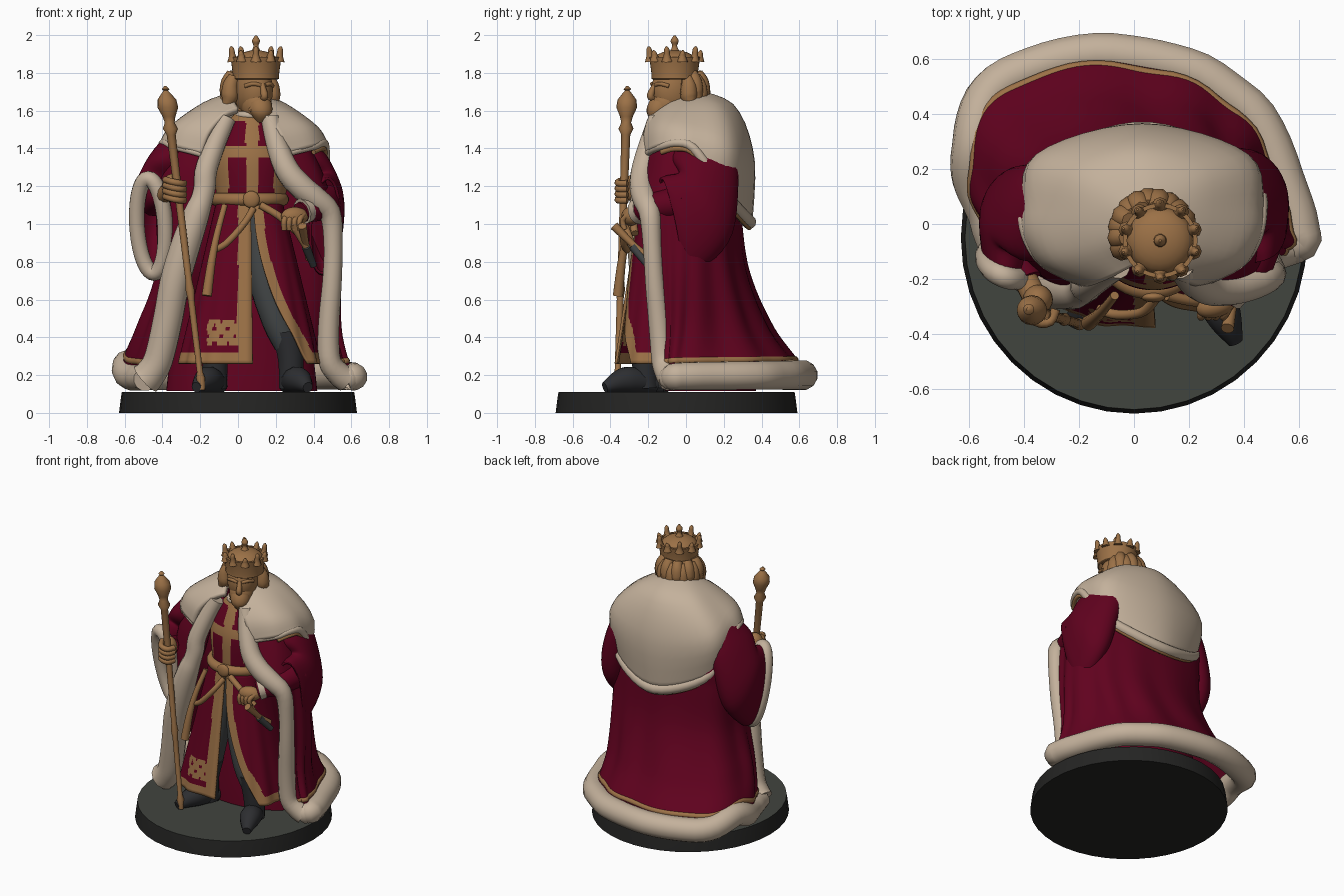
import bpy, bmesh, math
from mathutils import Vector, Matrix

if "Cube" in bpy.data.objects:
    bpy.data.objects.remove(bpy.data.objects["Cube"], do_unlink=True)

def material(name, r, g, b):
    m = bpy.data.materials.new(name)
    m.use_nodes = True
    m.diffuse_color = (r, g, b, 1)
    m.node_tree.nodes["Principled BSDF"].inputs["Base Color"].default_value = (r, g, b, 1)
    return m

CRIMSON = material("crimson cloth", .117, .0005, .013)
GOLD = material("antique gold", .33, .165, .062)
FUR = material("cream fur", .55, .44, .33)
SLATE = material("slate trousers", .05, .055, .056)
BOOT = material("dark leather", .026, .027, .03)
STONE = material("grey base top", .053, .058, .049)
BLACK = material("black base side", .018, .018, .017)

def spline(points, n, closed=False):
    pts = [Vector(p) for p in points]
    count = len(pts)
    spans = count if closed else count - 1
    out = []
    for i in range(n):
        t = i * spans / (n if closed else n - 1)
        k = min(int(t), spans - 1)
        f = t - k
        pick = (lambda j: pts[j % count]) if closed else (lambda j: pts[max(0, min(count - 1, j))])
        a, b, c, d = (pick(k + j) for j in (-1, 0, 1, 2))
        out.append((b * 2 + (c - a) * f + (a * 2 - b * 5 + c * 4 - d) * f * f
                    + (b * 3 - a - c * 3 + d) * f ** 3) / 2)
    return out

def turns(n):
    return [math.tau * k / n for k in range(n)]

def finish(name, bm, mats, rule=None):
    bmesh.ops.recalc_face_normals(bm, faces=bm.faces)
    for f in bm.faces:
        f.smooth = True
        f.material_index = int(rule(f.calc_center_median())) if rule else 0
    me = bpy.data.meshes.new(name)
    bm.to_mesh(me)
    bm.free()
    for m in mats:
        me.materials.append(m)
    me.set_sharp_from_angle(angle=math.radians(50))
    ob = bpy.data.objects.new(name, me)
    bpy.context.collection.objects.link(ob)
    return ob

def loft(name, rings, *mats, closed=True, cap=False, rule=None, thick=0):
    bm = bmesh.new()
    rows = [[bm.verts.new(p) for p in ring] for ring in rings]
    n = len(rows[0])
    for low, high in zip(rows, rows[1:]):
        for i in range(n if closed else n - 1):
            bm.faces.new((low[i], low[(i + 1) % n], high[(i + 1) % n], high[i]))
    if cap:
        bm.faces.new(rows[0])
        bm.faces.new(rows[-1])
    ob = finish(name, bm, mats, rule)
    if thick:
        mod = ob.modifiers.new("thickness", 'SOLIDIFY')
        mod.thickness, mod.offset = thick, 0

def tube(name, points, radii, mat, n=24, sides=12, closed=False):
    path = spline(points, n, closed)
    rad = spline([(r, 0) for r in (radii if isinstance(radii, tuple) else (radii, radii))], n)
    rings, normal, old = [], None, None
    for i, p in enumerate(path):
        a = path[i - 1] if i or closed else p
        b = path[(i + 1) % n] if i < n - 1 or closed else p
        tan = (b - a).normalized()
        normal = old.rotation_difference(tan) @ normal if old else tan.orthogonal().normalized()
        old, side = tan, tan.cross(normal)
        rings.append([p + (normal * math.cos(w) + side * math.sin(w)) * rad[i].x for w in turns(sides)])
    loft(name, rings + rings[:1] if closed else rings, mat, cap=not closed)

def ball(name, loc, size, mat, spin=0):
    bm = bmesh.new()
    bmesh.ops.create_uvsphere(bm, u_segments=20, v_segments=12, radius=1)
    bm.transform(Matrix.Translation(loc) @ Matrix.Rotation(spin, 4, 'Z') @ Matrix.Diagonal((*size, 1)))
    finish(name, bm, [mat])

def ellipse(c, rx, ry, z, n=64):
    return [Vector((c[0] + rx * math.sin(w), c[1] - ry * math.cos(w), z)) for w in turns(n)]

# Base
loft("base", [ellipse((0, -.05), r, r + .01, z, 40) for r, z in ((.63, 0), (.62, .08), (.615, .11))],
     BLACK, STONE, cap=True, rule=lambda c: c.z > .105)

# Cloak: height, right edge xy, right side xy, back y, left side xy, left edge xy
LEVELS = [(1.56, -.06, -.15, -.24, .05, .2, .28, .05, .17, -.15),
          (1.32, -.16, -.21, -.38, .05, .27, .4, .03, .24, -.22),
          (1.17, -.18, -.23, -.42, .05, .28, .46, .03, .36, -.23),
          (1.05, -.22, -.24, -.42, .05, .28, .5, .03, .49, -.19),
          (.75, -.32, -.22, -.42, .05, .32, .52, .03, .5, -.17),
          (.45, -.38, -.18, -.52, .1, .44, .52, .02, .48, -.14),
          (.26, -.43, -.15, -.59, .2, .57, .56, 0, .49, -.12),
          (.18, -.49, -.13, -.59, .25, .61, .6, 0, .57, -.08)]

def cloak_row(v):
    z, ax, ay, rx, ry, back, lx, ly, bx, by = v
    mid = (rx + lx) / 2
    corner = lambda x, y, s: (mid + s * (x - mid), y + s * (back - y), z)
    row = spline([(ax, ay, z), (rx * .9, (ay + ry) / 2 - .04, z), (rx, ry, z), corner(rx, ry, .78), (mid, back, z),
                  corner(lx, ly, .69), (lx, ly, z), (lx * .98, (by + ly) / 2 - .03, z), (bx, by, z)], 121)
    for i, p in enumerate(row):
        u = i / 120
        bell = math.sin(math.pi * u)
        drape = max(0, 1.25 - z) * min(1, 2.5 * (z - .1))
        fold = 1 + .04 * math.sin(u * 62 + 2 * math.sin(u * 9)) * bell * drape
        lift = .02 * bell + .06 * math.exp(-((u - .27) / .06) ** 2)
        p.x, p.y = mid + (p.x - mid) * fold, p.y * fold
        p.z += lift * max(0, 1 - (z - .18) / .4)
    return row

cloak = [cloak_row(v) for v in spline(LEVELS, 48)]
loft("cloak", cloak, CRIMSON, closed=False, thick=.025)
tube("hem_fur", cloak[-1][::4], (.065, .08, .08, .075, .065), FUR, n=70)
tube("hem_braid", cloak[-8][::3], .02, GOLD, n=80, sides=8)
tube("right_edge_fur", [r[0] for r in cloak[::4]] + [cloak[-1][0]], (.05, .06, .06, .08, .08, .08, .09), FUR, n=40)
tube("left_edge_fur", [r[-1] for r in cloak[::4]] + [cloak[-1][-1]], (.05, .065, .065, .05, .055, .06, .07), FUR, n=40)
tube("left_edge_braid", [r[-8] for r in cloak[20:42:3]], .018, GOLD, n=30, sides=8)

# Shoulder cape: half its columns, neck to lower edge, the rest mirrored
HALF = [[(0, -.14, 1.6), (-.07, -.18, 1.57), (-.15, -.21, 1.48), (-.19, -.21, 1.37)],
        [(-.03, -.06, 1.66), (-.17, -.09, 1.6), (-.3, -.12, 1.51), (-.34, -.13, 1.41)],
        [(-.03, .01, 1.68), (-.19, .04, 1.62), (-.35, .04, 1.5), (-.4, .03, 1.41)],
        [(0, .05, 1.69), (-.17, .18, 1.61), (-.34, .24, 1.4), (-.33, .21, 1.15)],
        [(.05, .07, 1.69), (.03, .25, 1.61), (.03, .345, 1.35), (.03, .335, 1.01)]]
columns = HALF + [[(.06 - x, y, z) for x, y, z in col] for col in HALF[-2::-1]]
columns = [spline(col, 14) for col in columns]
cape = [spline(row, 49) for row in zip(*columns)]
loft("shoulder_cape", cape, FUR, closed=False, thick=.035)
tube("cape_rim", cape[-1][::3], (.018, .02, .03, .038, .03, .02, .018), FUR, n=60)
tube("cape_braid", [p - Vector((0, 0, .03)) for p in cape[-1][6:43:3]], .014, GOLD, n=50, sides=8)

# Sleeves: rings given by centre, outward axis and upper axis
SLEEVE = [(-.26, .04, 1.43, -.09, 0, .07, .02, -.15, 0),
          (-.38, .04, 1.28, -.09, 0, .06, 0, -.17, .06),
          (-.45, .04, 1.1, -.1, 0, .03, 0, -.13, .17),
          (-.46, -.08, 1.0, -.09, .02, 0, -.01, -.08, .25),
          (-.46, -.14, .99, -.075, .03, 0, -.015, -.05, .25)]
for s in (1, -1):
    side = "right" if s > 0 else "left"
    rings = []
    for v in spline(SLEEVE, 22):
        c, out, up = Vector(v[:3]), Vector(v[3:6]), Vector(v[6:])
        ring = [c + out * math.cos(w) + up * math.sin(w) for w in turns(32)]
        rings.append([Vector((p.x * s, p.y + (.06 if s < 0 else 0), p.z)) for p in ring])
    loft(side + "_sleeve", rings, CRIMSON, thick=.015)
    if s > 0:
        tube("right_cuff_fur", rings[-1][::2], .042, FUR, n=40, closed=True)

# Tunic body with gold panels
body = [ellipse((.07, y), rx, ry, z, 96) for rx, ry, z, y in
        spline([(.17, .15, 1.08, -.08), (.19, .16, 1.2, -.08), (.2, .155, 1.36, -.08),
                (.15, .12, 1.5, -.07), (.075, .08, 1.6, -.06)], 40)]
loft("tunic", body, CRIMSON, GOLD, cap=True, rule=lambda c: abs(c.x - .075) < .035 or 1.35 < c.z < 1.42
     or c.z > 1.55 or (abs(c.x - .07) > .12 and c.z < 1.35))
tube("neck_ruff", ellipse((.075, -.07), .075, .075, 1.575, 12), .02, FUR, closed=True)
tube("belt", ellipse((.06, -.08), .175, .16, 1.13, 16), .035, GOLD, n=40, closed=True)
ball("belt_buckle", (.07, -.265, 1.13), (.045, .02, .045), GOLD)

# Skirt, open over the left leg, with gold borders
def skirt_point(f, w):
    bend = lambda v: math.copysign(abs(v) ** .68, v)
    wave = 1 + .02 * f * math.sin(w * 13)
    return Vector((.06 + (.17 + .2 * f) * wave * bend(math.sin(w)),
                   -.08 - (.16 + .13 * f) * wave * bend(math.cos(w)), 1.11 - .85 * f))

def opening(f):
    return .05 + .85 * f ** 2.2

def skirt_gold(c):
    f = (1.11 - c.z) / .85
    edge = c.x - skirt_point(f, opening(f)).x
    ornament = abs(c.x + .08) < .08 and .35 < c.z < .5 and math.sin(c.x * 90) * math.sin(c.z * 80) > -.6
    return c.y < -.1 and (c.z < .32 or 0 < c.x < .085 and edge < -.01 or 0 < edge < .05 or ornament)

skirt = [[skirt_point(f, opening(f) + (math.tau + .012 - opening(f)) * k / 200) for k in range(201)]
         for f in (i / 44 for i in range(45))]
loft("skirt", skirt, CRIMSON, GOLD, closed=False, thick=.015, rule=skirt_gold)
loft("under_robe", [ellipse((.02, .13), r, r * .6, z) for r, z in ((.4, .115), (.38, .3), (.3, .6))], CRIMSON)
tube("sash_loop", [(.08, -.27, 1.08), (.03, -.32, 1.0), (-.06, -.33, .9), (-.13, -.31, .86)], .018, GOLD)
tube("sash_tail", [(-.07, -.26, 1.1), (-.11, -.31, .95), (-.14, -.34, .8), (-.165, -.36, .62)], (.016, .02, .028), GOLD)
tube("left_strap", [(.12, -.26, 1.1), (.22, -.28, 1.04), (.32, -.27, .95)], .02, GOLD)

# Legs and boots
tube("left_leg", [(.11, -.1, 1.05), (.13, -.17, .75), (.2, -.21, .5), (.26, -.22, .36)], (.08, .085, .08, .07), SLATE)
tube("right_leg", [(-.02, -.1, 1.05), (-.08, -.14, .6), (-.12, -.16, .3)], (.09, .09, .07), SLATE)
for side, x, y, toe in (("left", .28, -.22, .09), ("right", -.12, -.16, -.1)):
    tube(side + "_boot", [(x - toe * .2, y, .43), (x, y, .28), (x, y + .01, .13)], (.085, .07, .065), BOOT)
    tube(side + "_foot", [(x - toe * .2, y + .06, .15), (x + toe * .4, y - .09, .175), (x + toe, y - .21, .135)],
         (.05, .07, .028), BOOT)

# Sceptre
PROFILE = [(0, .015), (.04, .024), (.06, .016), (.3, .018), (.33, .024), (.36, .018), (.6, .02), (.84, .024), (.86, .04),
           (.88, .026), (.9, .034), (.93, .055), (.955, .05), (.975, .026), (.985, .012), (.99, .02), (1, .006)]
foot, top = Vector((-.19, -.365, .12)), Vector((-.385, -.31, 1.73))
loft("sceptre", [ellipse(foot.lerp(top, t), r, r, foot.lerp(top, t).z, 16) for t, r in PROFILE], GOLD, cap=True)

# Forearms and hands
tube("right_forearm", [(-.45, 0, 1.12), (-.42, -.13, 1.14), (-.39, -.2, 1.16)], (.08, .065, .055), CRIMSON)
tube("right_wrist", [(-.41, -.17, 1.14), (-.36, -.27, 1.18)], (.045, .045), GOLD, n=6)
tube("left_forearm", [(.47, 0, 1.12), (.42, -.17, 1.09), (.33, -.26, 1.06)], (.09, .075, .055), CRIMSON)
tube("left_lace_cuff", [(.37, -.23, 1.075), (.34, -.255, 1.065)], (.065, .07), FUR, n=6)
ball("right_hand", (-.35, -.275, 1.19), (.055, .055, .075), GOLD)
ball("left_hand", (.3, -.295, 1.04), (.075, .045, .05), GOLD, .3)
for k in range(4):
    z, x = 1.235 - .03 * k, .245 + .027 * k
    tube("right_finger", [(-.385, -.3, z), (-.355, -.355, z - .01), (-.305, -.355, z - .02), (-.285, -.31, z - .02)],
         .018, GOLD, n=10, sides=8)
    tube("left_finger", [(x + .02, -.3, 1.05), (x, -.335, 1.02), (x, -.325, .97)], .016, GOLD, n=8, sides=8)

# Sword at the left hip
tube("sword_grip", [(.29, -.33, 1.0), (.36, -.28, .88)], (.022, .018), GOLD, n=8)
tube("sword_guard", [(.34, -.38, .99), (.36, -.28, .89), (.38, -.2, .82)], (.024, .018, .024), GOLD)
tube("scabbard", [(.36, -.28, .88), (.4, -.2, .78)], (.024, .018), SLATE, n=8)

# Head, turned to its left
TURN = math.radians(25)
HEAD = Matrix.Translation((.08, -.06, 1.7)) @ Matrix.Rotation(TURN, 4, 'Z')
on_head = lambda x, y, z: HEAD @ Vector((x, y, z))
ball("skull", on_head(0, 0, .01), (.1, .128, .15), GOLD, TURN)
ball("jaw", on_head(0, -.045, -.07), (.08, .088, .095), GOLD, TURN)
tube("neck", [(.07, -.03, 1.5), (.08, -.03, 1.7)], .085, GOLD, n=6)
tube("nose", [on_head(0, -.115, .04), on_head(0, -.142, -.02), on_head(0, -.125, -.035)], (.012, .02, .015), GOLD, n=10)
tube("beard", [on_head(0, -.08, -.07), on_head(0, -.1, -.11), on_head(0, -.095, -.16)], (.065, .06, .025), GOLD)
for s in (-1, 1):
    tube("brow", [on_head(s * .015, -.118, .035), on_head(s * .05, -.108, .042), on_head(s * .08, -.07, .03)], .011, GOLD)
    tube("moustache", [on_head(0, -.126, -.05), on_head(s * .04, -.113, -.065), on_head(s * .06, -.09, -.1)], .011, GOLD)

# Hair locks round the sides and back
for k in range(11):
    w = math.radians(-85 + 17 * k)
    lock = [on_head(r * math.sin(w), r * math.cos(w) * 1.1 + .015, z + .02 * (k % 2))
            for r, z in ((.1, .08), (.12, .03), (.125, -.03), (.15, -.08))]
    tube("hair_lock", lock, (.03, .042, .045, .016), GOLD, n=14, sides=9)

# Crown with its cap, points and finial
at = Vector((.095, -.06, 0))
loft("crown_band", [ellipse(at, r, r, z, 40) for r, z in
                    ((.115, 1.765), (.123, 1.77), (.122, 1.79), (.13, 1.85), (.136, 1.885), (.12, 1.885))], GOLD)
ball("crown_cap", at + Vector((0, 0, 1.85)), (.122, .122, .07), GOLD)
tube("crown_finial", [at + Vector((0, 0, z)) for z in (1.9, 1.94, 1.97, 1.998)], (.035, .014, .022, .005), GOLD)
for k, w in enumerate(turns(10)):
    tip = 1.94 if k % 2 else 1.92
    tube("crown_point", [at + Vector((r * math.sin(w), r * math.cos(w), z)) for r, z in
                         ((.128, 1.86), (.132, 1.89), (.136, tip - .015), (.14, tip))],
         (.03, .018, .014, .004), GOLD, n=12, sides=8)
